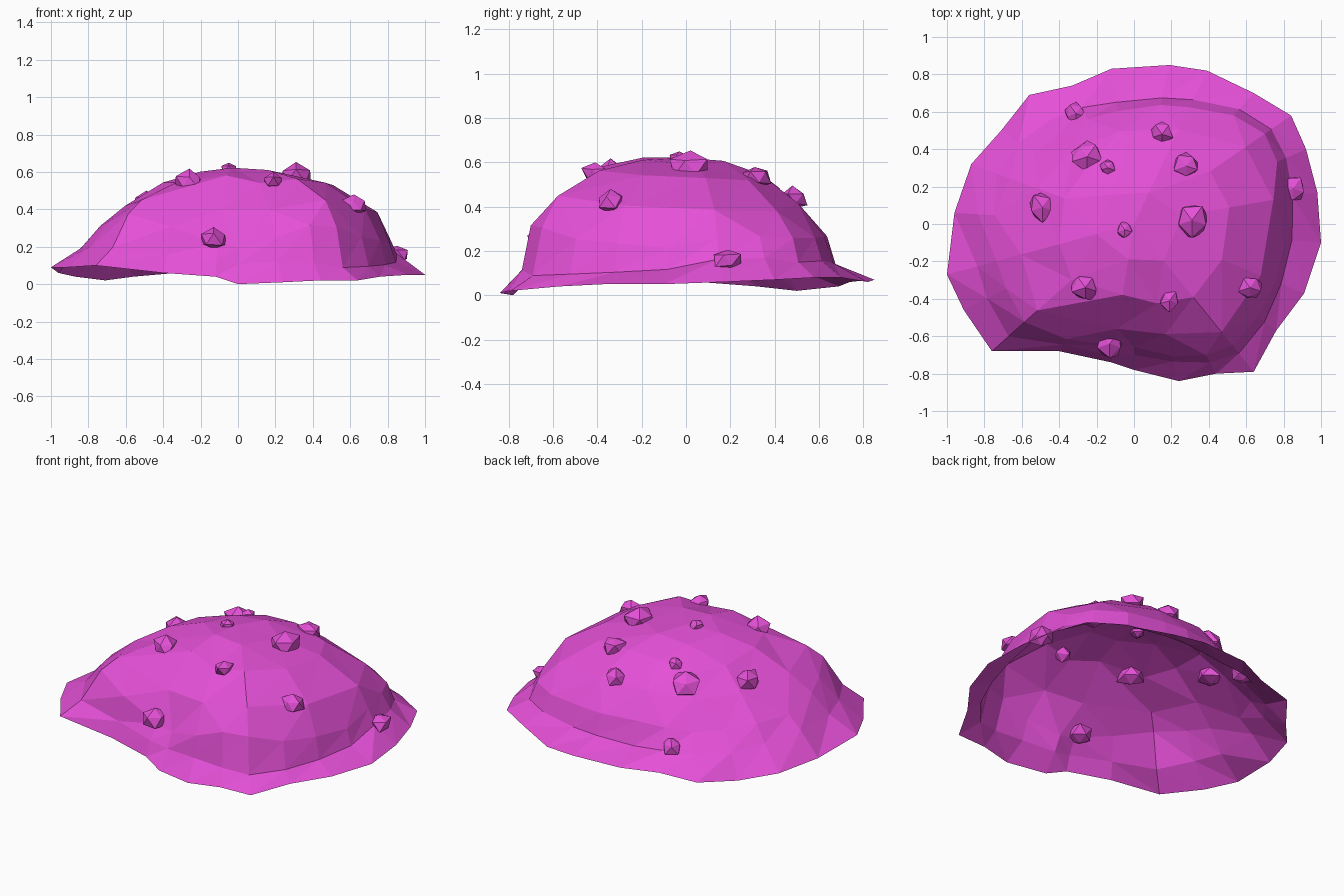
import bpy, bmesh, math, random
from mathutils import Vector
from mathutils.bvhtree import BVHTree

cube = bpy.data.objects.get("Cube")
if cube:
    bpy.data.objects.remove(cube, do_unlink=True)
rng = random.Random(4)

magenta = bpy.data.materials.new("magenta")
magenta.use_nodes = True
colour = (0.78, 0.08, 0.68, 1)
magenta.diffuse_color = colour
bsdf = next(n for n in magenta.node_tree.nodes if n.type == 'BSDF_PRINCIPLED')
bsdf.inputs["Base Color"].default_value = colour
bsdf.inputs["Roughness"].default_value = 0.8


def finish(bm, name):
    mesh = bpy.data.meshes.new(name)
    bm.to_mesh(mesh)
    bm.free()
    mesh.materials.append(magenta)
    obj = bpy.data.objects.new(name, mesh)
    bpy.context.collection.objects.link(obj)
    return obj


# Ragged rim, counter-clockwise from the left side
rim = [(.98, .17, .06), (.92, .4, .07), (.84, .58, .08), (.64, .7, .08),
       (.39, .82, .06), (.19, .85, .07), (-.12, .83, .07), (-.33, .74, .06),
       (-.56, .69, .04), (-.71, .5, .02), (-.87, .32, .04), (-.96, .06, .06),
       (-1, -.27, .09), (-.91, -.46, .09), (-.76, -.68, .1), (-.4, -.68, .06),
       (-.12, -.74, .04), (0, -.78, 0), (.24, -.84, .01), (.44, -.8, .02),
       (.64, -.79, .02), (.76, -.57, .04), (.91, -.37, .05), (1, -.1, .05)]

# Slope of the cap by compass angle: (radius, height) at foot, wall, shoulder, upper
slopes = {
    0: [(.84, .13), (.82, .22), (.77, .39), (.52, .53)],
    15: [(.88, .19), (.83, .27), (.76, .39), (.52, .53)],
    35: [(.9, .15), (.85, .26), (.72, .38), (.5, .52)],
    62: [(.74, .15), (.7, .27), (.57, .42), (.38, .54)],
    90: [(.65, .14), (.61, .27), (.49, .43), (.32, .55)],
    130: [(.71, .13), (.62, .24), (.52, .39), (.4, .5)],
    180: [(.84, .2), (.76, .28), (.58, .41), (.4, .53)],
    222: [(.9, .2), (.78, .37), (.7, .45), (.45, .55)],
    252: [(.72, .14), (.68, .25), (.6, .4), (.38, .59)],
    270: [(.7, .11), (.65, .19), (.54, .38), (.38, .57)],
    283: [(.74, .12), (.72, .22), (.6, .39), (.43, .54)],
    297: [(.83, .11), (.79, .31), (.68, .43), (.46, .55)],
    309: [(.89, .09), (.84, .31), (.74, .45), (.5, .56)],
    331: [(.86, .1), (.82, .23), (.71, .41), (.5, .54)],
}
for s in slopes.values():
    s.append((s[3][0] / 2, .33 + s[3][1] / 2))
slopes[360] = slopes[0]
angles = sorted(slopes)
limits = (.95, .9, .82, .6, .3)


def slope_point(x, y, level):
    """Point of a ring in the direction of a rim point."""
    angle = math.degrees(math.atan2(y, x)) % 360
    low = max(a for a in angles if a <= angle)
    high = min(a for a in angles if a > angle)
    t = (angle - low) / (high - low)
    p = Vector(slopes[low][level]).lerp(Vector(slopes[high][level]), t)
    reach = math.hypot(x, y)
    k = min(p.x / reach, limits[level]) * rng.uniform(.99, 1.01)
    return (x * k, y * k, p.y + rng.uniform(-.008, .008))


# Open faceted cap: rings thin out towards the crown
bm = bmesh.new()
rings = [[bm.verts.new(p) for p in rim]]
for level, step in enumerate((1, 1, 2, 2, 4)):
    rings.append([bm.verts.new(slope_point(x, y, level)) for x, y, z in rim[::step]])
for a, b in zip(rings, rings[1:]):
    n = len(b)
    for i in range(n):
        j = (i + 1) % n
        if len(a) == n:
            bm.faces.new((a[i], a[j], b[j]))
            bm.faces.new((a[i], b[j], b[i]))
        else:
            mid, end = a[2 * i + 1], a[2 * j]
            bm.faces.new((a[2 * i], mid, b[i]))
            bm.faces.new((mid, b[j], b[i]))
            bm.faces.new((mid, end, b[j]))
apex = bm.verts.new((0, 0, .62))
crown = rings[-1]
for i, v in enumerate(crown):
    bm.faces.new((v, crown[(i + 1) % len(crown)], apex))
surface = BVHTree.FromBMesh(bm)
finish(bm, "cap")

# Angular lumps scattered over the cap: x, y, radius
lumps = [(-.31, .59, .06), (.15, .48, .065), (-.25, .36, .085), (-.14, .3, .045),
         (.28, .31, .07), (.85, .19, .07), (-.49, .09, .08), (-.05, -.03, .045),
         (.31, .02, .09), (-.26, -.34, .08), (.19, -.41, .06), (.62, -.34, .065),
         (-.13, -.64, .075)]
for x, y, radius in lumps:
    spot, normal, _, _ = surface.ray_cast(Vector((x, y, 2)), Vector((0, 0, -1)))
    bm = bmesh.new()
    bmesh.ops.create_icosphere(bm, subdivisions=1, radius=radius)
    for v in bm.verts:
        v.co *= rng.uniform(.8, 1.2)
        v.co.z *= .8
    turn = Vector((0, 0, 1)).rotation_difference(normal).to_matrix()
    bmesh.ops.rotate(bm, verts=bm.verts, matrix=turn)
    bmesh.ops.translate(bm, verts=bm.verts, vec=spot)
    finish(bm, "lump")
